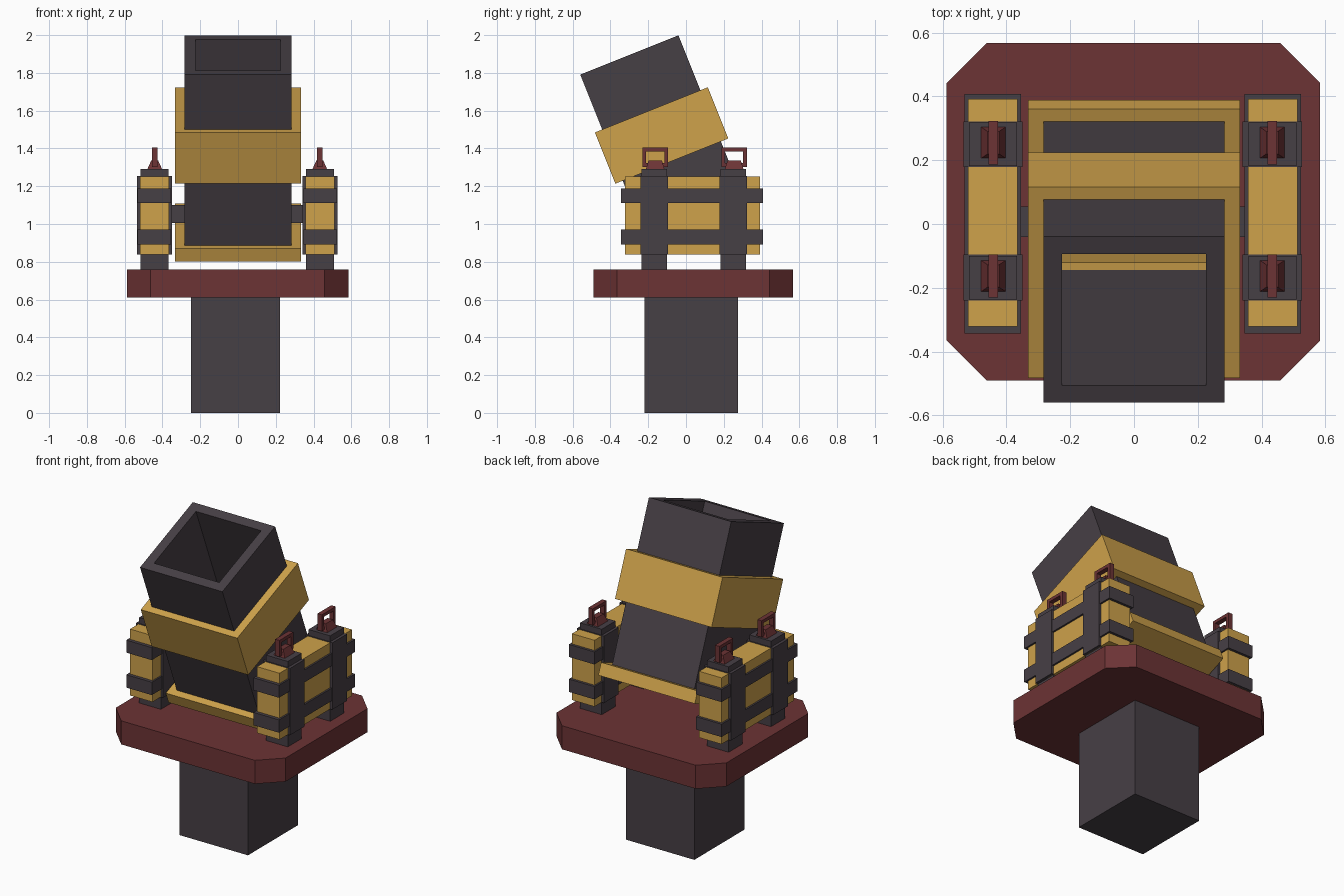
import bpy, bmesh
from math import radians
from mathutils import Matrix, Vector

if "Cube" in bpy.data.objects:
    bpy.data.objects.remove(bpy.data.objects["Cube"])


def material(name, rgb):
    m = bpy.data.materials.new(name)
    m.diffuse_color = (*rgb, 1)
    m.use_nodes = True
    m.node_tree.nodes["Principled BSDF"].inputs["Base Color"].default_value = m.diffuse_color
    return m


DARK = material("dark_iron", (0.062, 0.050, 0.060))
GOLD = material("gold", (0.62, 0.36, 0.07))
RED = material("dark_red", (0.15, 0.033, 0.035))


def finish(bm, name, mat, matrix=None):
    bmesh.ops.recalc_face_normals(bm, faces=bm.faces)
    if matrix:
        bm.transform(matrix)
    me = bpy.data.meshes.new(name)
    bm.to_mesh(me)
    bm.free()
    me.materials.append(mat)
    ob = bpy.data.objects.new(name, me)
    bpy.context.collection.objects.link(ob)
    return ob


def box(name, mat, x, y, z, top=(1, 1), matrix=None):
    """Box from (min, max) ranges; top scales the upper face for a taper."""
    bm = bmesh.new()
    bmesh.ops.create_cube(bm, size=1)
    for v in bm.verts:
        s = top if v.co.z > 0 else (1, 1)
        v.co = Vector((sum(x) / 2 + v.co.x * (x[1] - x[0]) * s[0],
                       sum(y) / 2 + v.co.y * (y[1] - y[0]) * s[1],
                       sum(z) / 2 + v.co.z * (z[1] - z[0])))
    return finish(bm, name, mat, matrix)


def tube(name, mat, outer, inner, z, matrix, floor=None):
    """Rectangular tube, or a cup when a floor height is given."""
    bm = bmesh.new()

    def ring(size, h):
        a, b = size[0] / 2, size[1] / 2
        return [bm.verts.new(p) for p in ((-a, -b, h), (a, -b, h), (a, b, h), (-a, b, h))]

    rings = [ring(outer, z[0]), ring(outer, z[1]), ring(inner, z[1]),
             ring(inner, z[0] if floor is None else floor)]
    pairs = list(zip(rings, rings[1:]))
    if floor is None:
        pairs.append((rings[3], rings[0]))
    else:
        bm.faces.new(rings[0])
        bm.faces.new(rings[3])
    for r, s in pairs:
        for i in range(4):
            j = (i + 1) % 4
            bm.faces.new((r[i], r[j], s[j], s[i]))
    return finish(bm, name, mat, matrix)


# Pedestal column
box("pedestal", DARK, (-0.25, 0.223), (-0.22, 0.275), (0, 0.62))

# Octagonal platform
bm = bmesh.new()
x0, x1, y0, y1, c = -0.588, 0.584, -0.49, 0.567, 0.125
pts = [(x0 + c, y0), (x1 - c, y0), (x1, y0 + c), (x1, y1 - c),
       (x1 - c, y1), (x0 + c, y1), (x0, y1 - c), (x0, y0 + c)]
face = bm.faces.new([bm.verts.new((px, py, 0.612)) for px, py in pts])
up = bmesh.ops.extrude_face_region(bm, geom=[face])["geom"]
bmesh.ops.translate(bm, vec=(0, 0, 0.147), verts=[v for v in up if isinstance(v, bmesh.types.BMVert)])
if not any(f.normal.z < -0.9 or all(v.co.z < 0.62 for v in f.verts) for f in bm.faces):
    bm.faces.new([v for v in bm.verts if v.co.z < 0.62])
finish(bm, "platform", RED)

# Tilted barrel with its two bands
TILT = Matrix.Translation((0, 0.09, 0.92)) @ Matrix.Rotation(radians(21.8), 4, 'X')
tube("barrel", DARK, (0.568, 0.56), (0.45, 0.445), (0.02, 1.05), TILT)
tube("muzzle_band", GOLD, (0.666, 0.644), (0.53, 0.52), (0.445, 0.737), TILT)
tube("breech_plate", GOLD, (0.666, 0.644), (0.45, 0.445), (0, 0.075), TILT, floor=0.01)

# Side supports, left and right
for side, label in ((1, "right"), (-1, "left")):
    def xr(a, b):
        return tuple(sorted((side * a - 0.004, side * b - 0.004)))

    box(label + "_trunnion", DARK, xr(0.27, 0.40), (-0.04, 0.055), (1.005, 1.1))
    box(label + "_panel", GOLD, xr(0.361, 0.516), (-0.322, 0.392), (0.838, 1.252))
    for i, z in enumerate(((0.892, 0.972), (1.11, 1.188))):
        box(f"{label}_strap_{i}", DARK, xr(0.351, 0.527), (-0.343, 0.408), z)
    for i, yc in enumerate((-0.168, 0.25)):
        tag = f"{label}_{i}"
        box("post_core_" + tag, DARK, xr(0.363, 0.513), (yc - 0.068, yc + 0.068), (0.755, 1.292))
        box("post_" + tag, DARK, xr(0.345, 0.531), (yc - 0.072, yc + 0.072), (0.838, 1.255))
        # Lifting lug and square handle
        h = yc + 0.005
        box("lug_" + tag, RED, xr(0.397, 0.477), (h - 0.05, h + 0.05), (1.288, 1.337), (0.45, 0.7))
        hx = xr(0.422, 0.452)
        for k, (ya, yb, za, zb) in enumerate((
                (-0.068, -0.048, 1.302, 1.405), (0.048, 0.068, 1.302, 1.405),
                (-0.05, 0.05, 1.302, 1.322), (-0.05, 0.05, 1.385, 1.405))):
            box(f"handle_{tag}_{k}", RED, hx, (h + ya, h + yb), (za, zb))
